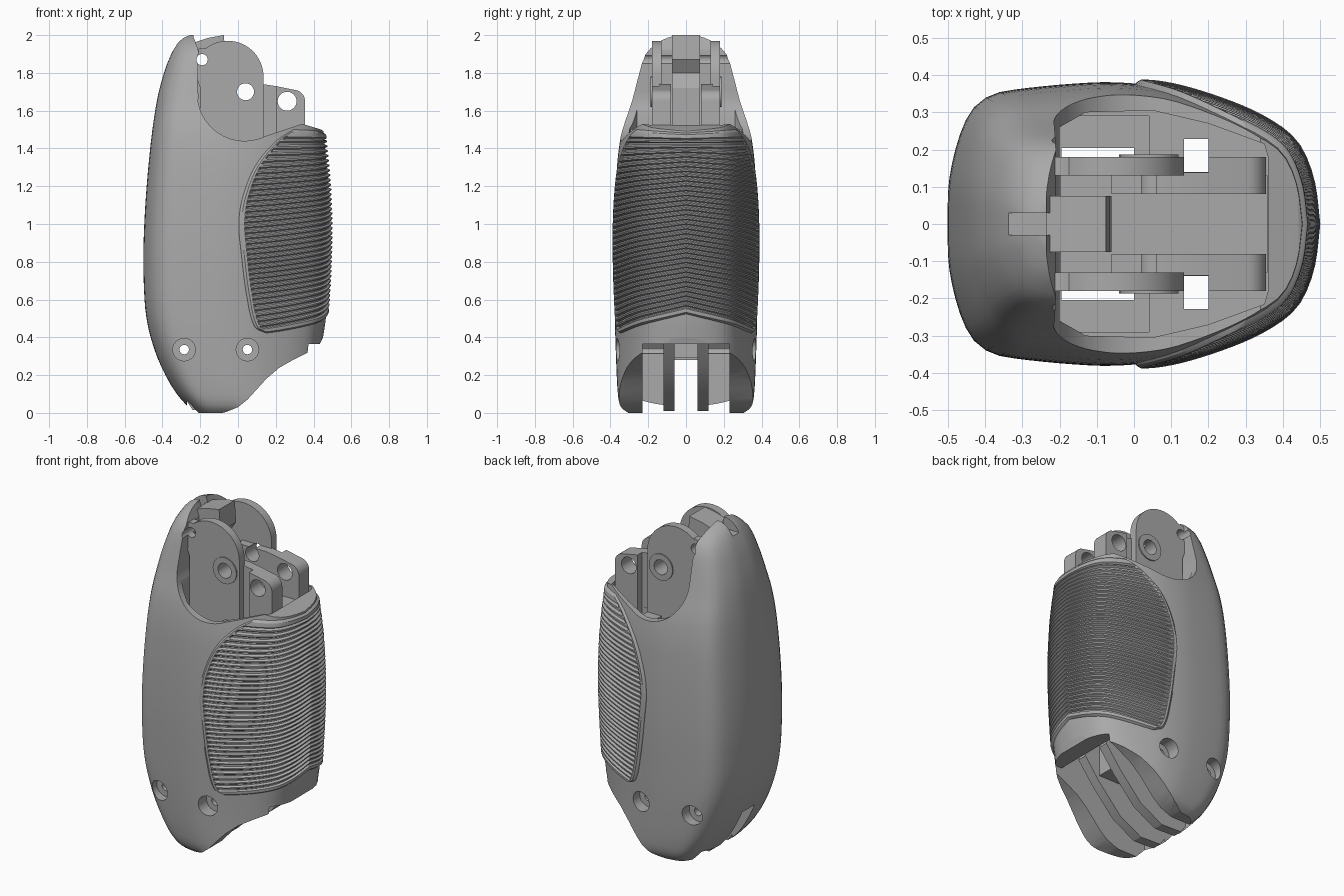
import bpy, bmesh
from math import cos, sin, radians, hypot

cube = bpy.data.objects.get("Cube")
if cube:
    bpy.data.objects.remove(cube, do_unlink=True)

grey = bpy.data.materials.new("mid_grey")
grey.use_nodes = True
grey.diffuse_color = (0.4, 0.4, 0.4, 1)
grey.node_tree.nodes["Principled BSDF"].inputs["Base Color"].default_value = (0.4, 0.4, 0.4, 1)


# ---- helpers ----
def smooth(table, v):
    """Smooth curve through (position, value) pairs."""
    n = len(table)
    v = min(max(v, table[0][0]), table[-1][0])
    i = 0
    while i < n - 2 and v > table[i + 1][0]:
        i += 1

    def slope(k):
        a, b = table[max(k - 1, 0)], table[min(k + 1, n - 1)]
        return (b[1] - a[1]) / (b[0] - a[0])
    (x0, y0), (x1, y1) = table[i], table[i + 1]
    h = x1 - x0
    t = (v - x0) / h
    u = 1 - t
    return (y0 * u * u * (1 + 2 * t) + y1 * t * t * (3 - 2 * t)
            + h * t * u * (slope(i) * u - slope(i + 1) * t))


def finish(bm, name):
    mesh = bpy.data.meshes.new(name)
    bm.to_mesh(mesh)
    bm.free()
    mesh.materials.append(grey)
    obj = bpy.data.objects.new(name, mesh)
    bpy.context.collection.objects.link(obj)
    return obj


def grid(name, rows, closed):
    bm = bmesh.new()
    vs = [[bm.verts.new(p) for p in row] for row in rows]
    n = len(rows[0])
    for a, b in zip(vs, vs[1:]):
        for i in range(n if closed else n - 1):
            j = (i + 1) % n
            bm.faces.new((a[i], a[j], b[j], b[i]))
    if closed:
        bm.faces.new(vs[0])
        bm.faces.new(vs[-1])
        bmesh.ops.recalc_face_normals(bm, faces=bm.faces)
    return finish(bm, name)


def prism(name, pts, lo, hi, plane="xz"):
    """Extrude an outline across the model (xz) or upward (xy)."""
    bm = bmesh.new()
    place = (lambda p, d: (p[0], d, p[1])) if plane == "xz" else (lambda p, d: (p[0], p[1], d))
    ends = [[bm.verts.new(place(p, d)) for p in pts] for d in (lo, hi)]
    for e in ends:
        bm.faces.new(e)
    for i in range(len(pts)):
        j = (i + 1) % len(pts)
        bm.faces.new((ends[0][i], ends[0][j], ends[1][j], ends[1][i]))
    bmesh.ops.recalc_face_normals(bm, faces=bm.faces)
    return finish(bm, name)


def arc(cx, cz, r, a0, a1, n):
    return [(cx + r * cos(radians(a0 + (a1 - a0) * i / n)),
             cz + r * sin(radians(a0 + (a1 - a0) * i / n))) for i in range(n + 1)]


def circle(cx, cz, r):
    return arc(cx, cz, r, 0, 345, 23)


def box(name, x0, x1, y0, y1, z0, z1):
    return prism(name, [(x0, z0), (x1, z0), (x1, z1), (x0, z1)], y0, y1)


def cut(obj, cutter):
    mod = obj.modifiers.new("cut", "BOOLEAN")
    mod.operation = "DIFFERENCE"
    mod.solver = "EXACT"
    mod.object = cutter
    bpy.context.view_layer.objects.active = obj
    bpy.ops.object.modifier_apply(modifier=mod.name)


def discard(*cutters):
    for c in cutters:
        bpy.data.objects.remove(c, do_unlink=True)


def soften(obj, angle=30):
    bpy.ops.object.select_all(action="DESELECT")
    obj.select_set(True)
    bpy.context.view_layer.objects.active = obj
    bpy.ops.object.shade_smooth_by_angle(angle=radians(angle))


# ---- body form: limits by height, and one normalised half section ----
BACK = [(0, -.24), (.02, -.255), (.1, -.325), (.2, -.385), (.3, -.43), (.45, -.475), (.6, -.495),
        (.9, -.5), (1.3, -.475), (1.65, -.43), (1.85, -.375), (1.95, -.325), (1.985, -.29), (2, -.26)]
FRONT = [(0, .4), (.4, .45), (.5, .465), (.9, .485), (1.2, .478), (1.45, .455), (1.55, .45), (2, .45)]
WIDTH = [(0, .315), (.03, .345), (.1, .36), (.3, .37), (.5, .376), (.9, .38), (1.3, .365), (1.5, .338),
         (1.65, .295), (1.8, .257), (1.9, .225), (1.96, .165), (1.985, .12), (2, .08)]
HALF = [(0, 0), (.004, .3), (.03, .6), (.065, .8), (.11, .9), (.17, .945), (.4, 1), (.52, .99), (.64, .94),
        (.8, .8), (.9, .66), (.95, .53), (.985, .3), (1, 0)]
lengths = [0]
for a, b in zip(HALF, HALF[1:]):
    lengths.append(lengths[-1] + hypot(b[0] - a[0], .38 * (b[1] - a[1])))
ALONG = [(l / lengths[-1], p[0]) for l, p in zip(lengths, HALF)]
ACROSS = [(l / lengths[-1], p[1]) for l, p in zip(lengths, HALF)]


def surface(t, z):
    back, front = smooth(BACK, z), smooth(FRONT, z)
    return back + (front - back) * smooth(ALONG, t), smooth(WIDTH, z) * smooth(ACROSS, t)


def raised(t, z, d):
    x, y = surface(t, z)
    if t > .9999:
        return x + d, 0
    a, b = surface(t - .005, z), surface(min(t + .005, 1), z)
    dx, dy = b[0] - a[0], b[1] - a[1]
    k = d / hypot(dx, dy)
    return x - dy * k, y + dx * k


# ---- body shell ----
heights = [0, .01, .02, .04, .07] + [.1 + .05 * i for i in range(37)] + [1.93, 1.955, 1.97, 1.985, 1.995, 2]
rows = []
for z in heights:
    side = [surface(i / 36, z) for i in range(37)]
    rows.append([(x, y, z) for x, y in side] + [(x, -y, z) for x, y in side[-2:0:-1]])
body = grid("body_shell", rows, True)

# scooped top edge and swept bottom edge
top_scoop = [(-.24, 2.2), (-.235, 1.99), (-.21, 1.92)] + arc(.035, 1.69, .25, 180, 295, 24) + \
    [(.34, 1.53), (.44, 1.5), (.5, 1.46), (.8, 1.4), (.8, 2.2)]
bottom_sweep = [(-.25, -.1), (-.12, -.01), (-.06, .006), (0, .03), (.05, .07), (.1, .125), (.15, .18),
                (.22, .24), (.3, .285), (.38, .325), (.43, .36), (.46, .42), (.8, .45), (.8, -.3), (-.25, -.3)]
pocket = [(-.2, .26), (-.13, .3), (.05, .305), (.2, .27), (.35, .215), (.36, .18)]
pocket += [(x, -y) for x, y in reversed(pocket)]
bottom_pocket = [(.6, -.2), (.6, .365), (.33, .365), (.2, .55), (-.1, .55), (-.27, .33), (-.27, -.2)]
cutters = [prism("top_cut", top_scoop, -1, 1),
           prism("bottom_cut", bottom_sweep, -1, 1),
           prism("pocket_cut", pocket, 1.4, 2.3, "xy"),
           prism("bottom_pocket_cut", bottom_pocket, -.23, .23),
           box("back_slot_cut", -.7, -.2, -.06, .06, -.1, .28),
           box("top_notch_cut", -.35, -.15, -.03, .03, 1.93, 2.2)]
for s in (-1, 1):
    def span(a, b):
        return min(s * a, s * b), max(s * a, s * b)
    cutters += [box("well_cut", -.2, .04, *span(.17, .29), 1.1, 1.5),
                box("rear_shaft_cut", -.195, 0, *span(.18, .204), .3, 1.5),
                box("front_shaft_cut", .135, .2, *span(.14, .229), .3, 1.5)]
    for x in (-.285, .05):
        cutters.append(prism("counterbore_cut", circle(x, .335, .06), *span(.29, .6)))
for c in cutters:
    cut(body, c)
discard(*cutters)

# ---- pinned inner parts ----
fin = [(-.31, .12), (-.24, .015), (-.1, .01), (.05, .09), (.2, .25), (.3, .38), (.25, .6), (-.3, .6)]
cheek = arc(-.055, 1.78, .19, 0, 120, 20) + arc(-.19, 1.87, .06, 75, 200, 8) + \
    [(-.2, 1.72), (-.2, 1.3), (.135, 1.3)]
lug = [(.2, 1.3), (.355, 1.3)] + arc(.295, 1.65, .06, 0, 80, 8) + [(.2, 1.73)]
arm = [(-.06, 1.3), (.2, 1.3), (.2, 1.73), (.135, 1.74), (-.06, 1.74)]
pinned = [body]
for s, label in ((-1, "front"), (1, "back")):
    def part(name, pts, a, b):
        return prism(label + "_" + name, pts, min(s * a, s * b), max(s * a, s * b))
    pinned += [part("bottom_fin", fin, .06, .12),
               part("pivot_cheek", cheek, .13, .18),
               part("pivot_boss", circle(.04, 1.7, .08), .175, .187),
               part("hinge_lug", lug, .08, .18),
               part("hinge_arm", arm, .08, .139)]

# ---- centre parts ----
hook = [(-.235, 1.96), (-.16, 1.985), (-.075, 2), (-.065, 1.87), (-.11, 1.8), (-.06, 1.72),
        (-.06, 1.4), (-.2, 1.4), (-.22, 1.85)]
pinned.append(prism("centre_hook", hook, -.075, .075))
pinned.append(box("pocket_floor", -.199, .359, -.13, .13, 1.3, 1.5))
pinned.append(box("fin_bridge", -.2, .2, -.065, .065, .29, .5))

# pin holes straight through everything
pins = [prism("pin_cut", circle(x, z, r), -1, 1) for x, z, r in
        ((-.285, .335, .025), (.05, .335, .025), (.04, 1.7, .045), (.26, 1.65, .05), (-.19, 1.87, .03))]
for obj in pinned:
    for pin in pins:
        cut(obj, pin)
discard(*pins)
for obj in pinned:
    soften(obj)

# ---- ribbed grip panel wrapped round the front ----
EDGE = [(0, (.15, .42)), (.05, (.085, .455)), (.2, (.042, .62)), (.43, (.012, .85)), (.57, (0, 1)),
        (.7, (.02, 1.14)), (.85, (.09, 1.31)), (.95, (.2, 1.44)), (1, (.3, 1.505))]
EDGE_X = [(s, p[0]) for s, p in EDGE]
EDGE_Z = [(s, p[1]) for s, p in EDGE]
RIBS, STEPS, COLS = 38, 4, 26


def start_of(x, z):
    lo, hi = .3, 1
    for _ in range(30):
        mid = (lo + hi) / 2
        lo, hi = (mid, hi) if surface(mid, z)[0] < x else (lo, mid)
    return lo


def lift(s, tau, row):
    dist = min(s, 1 - s, tau * .6)
    if dist < .014:
        return -.01 + .024 * (dist / .014) ** .5
    if dist < .038:
        return .014
    return .015 if row % STEPS < 2 else .002


rows = []
count = RIBS * STEPS
for r in range(count + 1):
    s = r / count
    ex, ez = smooth(EDGE_X, s), smooth(EDGE_Z, s)
    mid_z = .52 + .965 * s
    t0 = start_of(ex, ez)
    half = []
    for c in range(COLS + 1):
        tau = (c / COLS) ** 1.4
        z = ez + (mid_z - ez) * tau ** 1.3
        x, y = raised(t0 + (1 - t0) * tau, z, lift(s, tau, r))
        half.append((x, y, z))
    rows.append([(x, -y, z) for x, y, z in half] + half[-2::-1])
panel = grid("ribbed_grip", rows, False)
soften(panel, 25)
